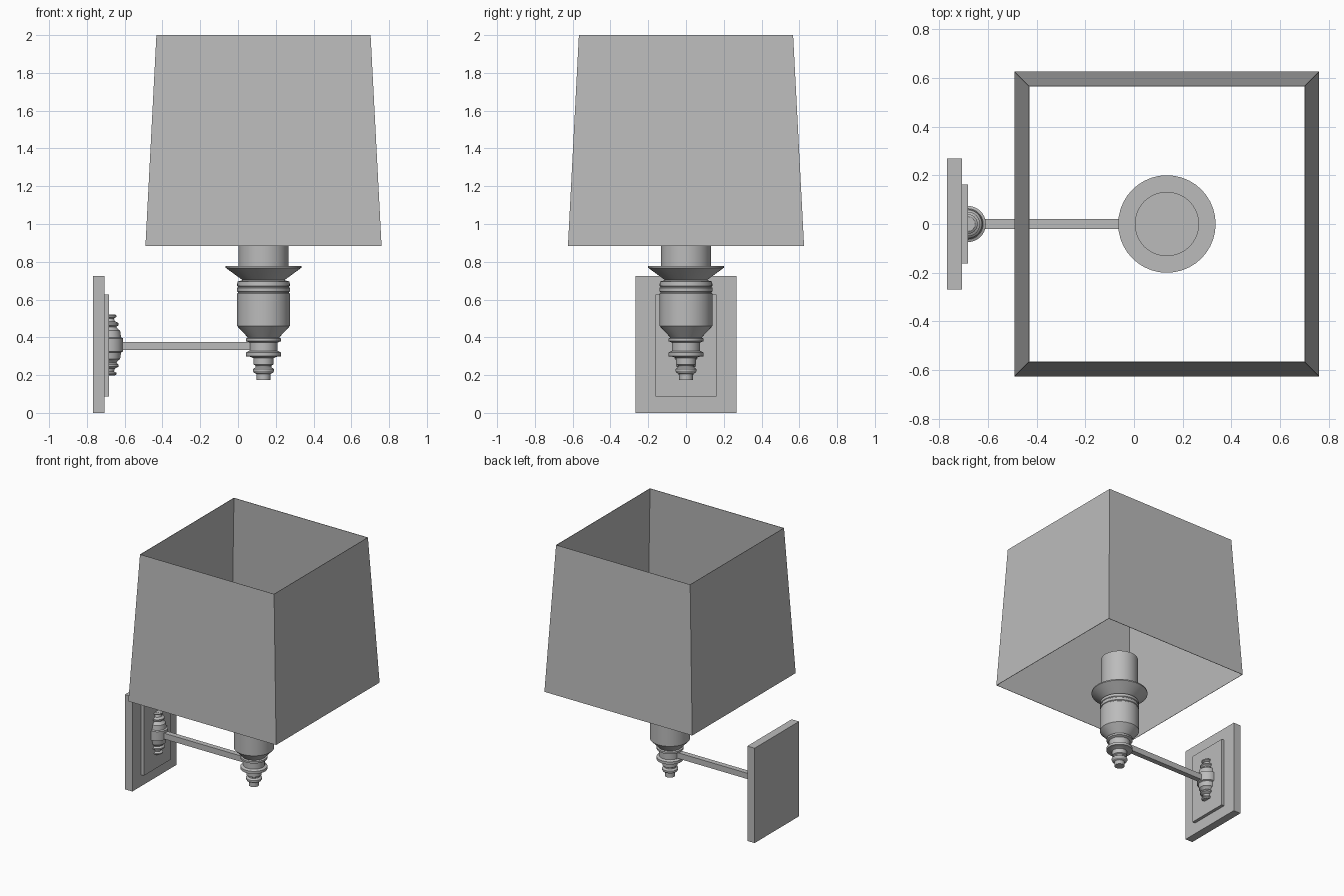
import bpy
import bmesh
import math
from mathutils import Matrix

cube = bpy.data.objects.get("Cube")
if cube:
    bpy.data.objects.remove(cube, do_unlink=True)

GREY = (0.5, 0.5, 0.5, 1.0)
grey = bpy.data.materials.new("soft grey")
grey.use_nodes = True
grey.diffuse_color = GREY
grey.node_tree.nodes["Principled BSDF"].inputs["Base Color"].default_value = GREY

LAMP_X = 0.135
ARM_Z = 0.355


def finish(name, bm, smooth=False):
    """Turn a bmesh into a named, coloured object."""
    bmesh.ops.recalc_face_normals(bm, faces=bm.faces)
    mesh = bpy.data.meshes.new(name)
    bm.to_mesh(mesh)
    bm.free()
    mesh.materials.append(grey)
    obj = bpy.data.objects.new(name, mesh)
    bpy.context.collection.objects.link(obj)
    if smooth:
        bpy.ops.object.select_all(action="DESELECT")
        obj.select_set(True)
        bpy.context.view_layer.objects.active = obj
        bpy.ops.object.shade_smooth_by_angle(angle=math.radians(30))
    return obj


def box(name, x, y, z):
    """Box from (low, high) pairs."""
    bm = bmesh.new()
    spans = (x, y, z)
    centre = [(a + b) / 2 for a, b in spans]
    size = [b - a for a, b in spans]
    bmesh.ops.create_cube(
        bm, size=1, matrix=Matrix.Translation(centre) @ Matrix.Diagonal((*size, 1)))
    return finish(name, bm)


def turned(name, x, profile, sides=40):
    """Lathe (radius, height) points about a vertical axis, with closed ends."""
    bm = bmesh.new()
    rings = []
    for r, z in profile:
        ring = []
        for i in range(sides):
            a = math.tau * i / sides
            ring.append(bm.verts.new((x + r * math.cos(a), r * math.sin(a), z)))
        rings.append(ring)
    for low, high in zip(rings, rings[1:]):
        for i in range(sides):
            j = (i + 1) % sides
            bm.faces.new((low[i], low[j], high[j], high[i]))
    bm.faces.new(rings[0])
    bm.faces.new(rings[-1])
    return finish(name, bm, smooth=True)


# Wall plate with raised panel
box("wall_plate", (-0.768, -0.706), (-0.268, 0.268), (0, 0.725))
box("raised_panel", (-0.706, -0.682), (-0.162, 0.162), (0.087, 0.628))

# Turned spindle half sunk into the panel, mirrored above and below the arm
half = [(0.074, 0.035), (0.063, 0.04), (0.058, 0.075), (0.045, 0.085),
        (0.038, 0.095), (0.05, 0.105), (0.05, 0.115), (0.03, 0.125),
        (0.025, 0.14), (0.04, 0.148), (0.04, 0.155), (0.03, 0.162)]
spindle = [(r, ARM_Z + 0.005 - h) for r, h in reversed(half)]
spindle += [(r, ARM_Z + 0.005 + h) for r, h in half]
spindle_obj = turned("wall_spindle", -0.682, spindle)
# Keep only the half in front of the panel
bm = bmesh.new()
bm.from_mesh(spindle_obj.data)
bmesh.ops.bisect_plane(bm, geom=bm.verts[:] + bm.edges[:] + bm.faces[:],
                       plane_co=(-0.684, 0, 0), plane_no=(1, 0, 0), clear_inner=True)
bm.to_mesh(spindle_obj.data)
bm.free()

# Square arm
box("arm", (-0.63, LAMP_X - 0.02), (-0.02, 0.02), (ARM_Z - 0.023, ARM_Z + 0.021))

# Finial and collars under the holder
turned("finial", LAMP_X, [
    (0.036, 0.173), (0.036, 0.205), (0.05, 0.212), (0.056, 0.222), (0.056, 0.232),
    (0.042, 0.242), (0.042, 0.25), (0.053, 0.256), (0.053, 0.29), (0.07, 0.297),
    (0.093, 0.3), (0.093, 0.32), (0.075, 0.328), (0.075, 0.372),
    (0.093, 0.38), (0.093, 0.394), (0.08, 0.4)])

# Lamp holder with two fine grooves
turned("lamp_holder", LAMP_X, [
    (0.078, 0.394), (0.14, 0.46), (0.14, 0.632), (0.136, 0.635), (0.136, 0.64),
    (0.14, 0.643), (0.14, 0.662), (0.136, 0.665), (0.136, 0.67), (0.14, 0.673),
    (0.138, 0.695), (0.11, 0.703)])

# Flared drip dish and candle tube
turned("drip_dish", LAMP_X, [
    (0.11, 0.702), (0.2, 0.768), (0.2, 0.777), (0.12, 0.777)])
turned("candle_tube", LAMP_X, [(0.132, 0.76), (0.132, 1.05)])

# Open square tapered shade
bm = bmesh.new()
corners = ((-1, -1), (1, -1), (1, 1), (-1, 1))
low, high = [
    [bm.verts.new((LAMP_X + sx * h, sy * h, z)) for sx, sy in corners]
    for h, z in ((0.625, 0.884), (0.567, 2.0))]
for i in range(4):
    j = (i + 1) % 4
    bm.faces.new((low[i], low[j], high[j], high[i]))
shade = finish("shade", bm)
wall = shade.modifiers.new("thin wall", "SOLIDIFY")
wall.thickness = 0.004
wall.offset = -1
